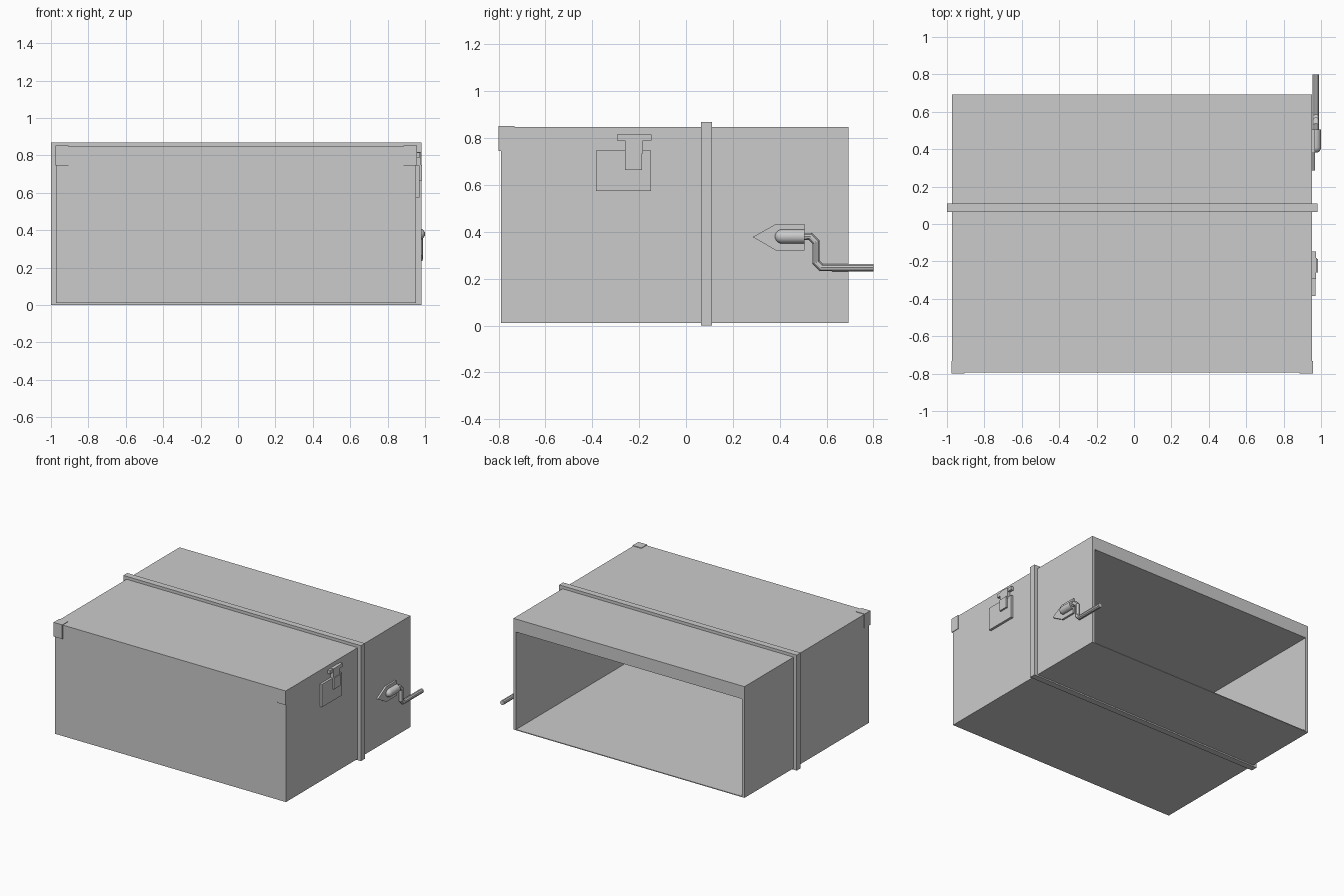
import bpy, bmesh, math
from mathutils import Vector

if "Cube" in bpy.data.objects:
    bpy.data.objects.remove(bpy.data.objects["Cube"])


def box(name, x, y, z):
    """Axis-aligned box from (min, max) ranges."""
    bpy.ops.mesh.primitive_cube_add(size=1)
    o = bpy.context.object
    o.name = name
    for v in o.data.vertices:
        v.co = [(r[0] + r[1]) / 2 + c * (r[1] - r[0]) for r, c in zip((x, y, z), v.co)]
    return o


def extrude(name, pts, depth):
    """Extrude a flat outline along a vector."""
    bm = bmesh.new()
    f = bm.faces.new([bm.verts.new(p) for p in pts])
    r = bmesh.ops.extrude_face_region(bm, geom=[f])
    bmesh.ops.translate(bm, vec=Vector(depth),
                        verts=[g for g in r["geom"] if isinstance(g, bmesh.types.BMVert)])
    bmesh.ops.recalc_face_normals(bm, faces=bm.faces)
    me = bpy.data.meshes.new(name)
    bm.to_mesh(me)
    bm.free()
    o = bpy.data.objects.new(name, me)
    bpy.context.collection.objects.link(o)
    return o


def smooth(o):
    bpy.ops.object.select_all(action='DESELECT')
    o.select_set(True)
    bpy.context.view_layer.objects.active = o
    bpy.ops.object.shade_smooth_by_angle()


# Body panels, open at the back
X0, X1, Y0, Y1 = -0.973, 0.953, -0.79, 0.693
box("left_wall", (X0, X0 + 0.022), (Y0, Y1), (0.01, 0.75))
box("right_wall", (X1 - 0.022, X1), (Y0, Y1), (0.01, 0.75))
box("front_wall", (X0 + 0.022, X1 - 0.022), (Y0, Y0 + 0.02), (0.01, 0.75))
box("floor", (X0 + 0.022, X1 - 0.022), (Y0 + 0.02, Y1), (0.01, 0.016))

# Lid and front corner brackets
box("lid", (X0, X1), (-0.793, Y1), (0.75, 0.848))
for side, a, b in (("left", X0 - 0.004, -0.905), ("right", 0.885, X1 + 0.004)):
    box(side + "_corner_bracket", (a, b), (-0.8, -0.732), (0.745, 0.852))

# Strap ring around the case
bm = bmesh.new()
loops = []
for y in (0.063, 0.11):
    for x0, x1, z0, z1 in ((-1.0, 0.98, 0.0, 0.87), (X0, X1, 0.01, 0.848)):
        loops.append([bm.verts.new(p) for p in
                      ((x0, y, z0), (x1, y, z0), (x1, y, z1), (x0, y, z1))])
for a, b in ((0, 1), (0, 2), (2, 3), (1, 3)):
    for i in range(4):
        j = (i + 1) % 4
        bm.faces.new((loops[a][i], loops[a][j], loops[b][j], loops[b][i]))
bmesh.ops.recalc_face_normals(bm, faces=bm.faces)
me = bpy.data.meshes.new("strap")
bm.to_mesh(me)
bm.free()
bpy.context.collection.objects.link(bpy.data.objects.new("strap", me))

# Latch: base plate, hinge bar and hanging hasp
box("latch_plate", (X1, 0.971), (-0.385, -0.15), (0.575, 0.747))
box("latch_bar", (X1, 0.973), (-0.295, -0.147), (0.79, 0.816))
box("latch_hasp_upper", (X1, 0.978), (-0.26, -0.183), (0.735, 0.818))
box("latch_hasp_lower", (0.965, 0.984), (-0.26, -0.187), (0.665, 0.75))

# Crank mounting plate with pointed end
extrude("crank_plate", [(X1, 0.285, 0.378), (X1, 0.385, 0.434), (X1, 0.505, 0.434),
                        (X1, 0.505, 0.32), (X1, 0.385, 0.32)], (0.014, 0, 0))

# Crank hub: bullet-shaped boss along y
bm = bmesh.new()
n, r, cx, cz = 20, 0.03, 0.97, 0.38
rings = []
for k in range(1, 7):
    t = k / 6 * math.pi / 2
    rings.append((0.41 - r * math.cos(t), r * math.sin(t)))
rings.append((0.505, r))
prev = None
for y, rad in rings:
    ring = [bm.verts.new((cx + rad * math.cos(2 * math.pi * i / n), y,
                          cz + rad * math.sin(2 * math.pi * i / n))) for i in range(n)]
    if prev:
        for i in range(n):
            bm.faces.new((prev[i], prev[(i + 1) % n], ring[(i + 1) % n], ring[i]))
    else:
        bm.faces.new(ring)
    prev = ring
bm.faces.new(prev)
bmesh.ops.recalc_face_normals(bm, faces=bm.faces)
me = bpy.data.meshes.new("crank_hub")
bm.to_mesh(me)
bm.free()
hub = bpy.data.objects.new("crank_hub", me)
bpy.context.collection.objects.link(hub)
smooth(hub)

# Crank rod bent twice
cu = bpy.data.curves.new("crank_rod", 'CURVE')
cu.dimensions = '3D'
cu.bevel_depth = 0.017
cu.bevel_resolution = 3
cu.use_fill_caps = True
path = [(0.49, 0.38), (0.53, 0.38), (0.555, 0.355), (0.555, 0.27), (0.578, 0.247), (0.8, 0.247)]
sp = cu.splines.new('POLY')
sp.points.add(len(path) - 1)
for p, (y, z) in zip(sp.points, path):
    p.co = (0.972, y, z, 1)
rod = bpy.data.objects.new("crank_rod", cu)
bpy.context.collection.objects.link(rod)
bpy.ops.object.select_all(action='DESELECT')
rod.select_set(True)
bpy.context.view_layer.objects.active = rod
bpy.ops.object.convert(target='MESH')
smooth(bpy.context.object)
